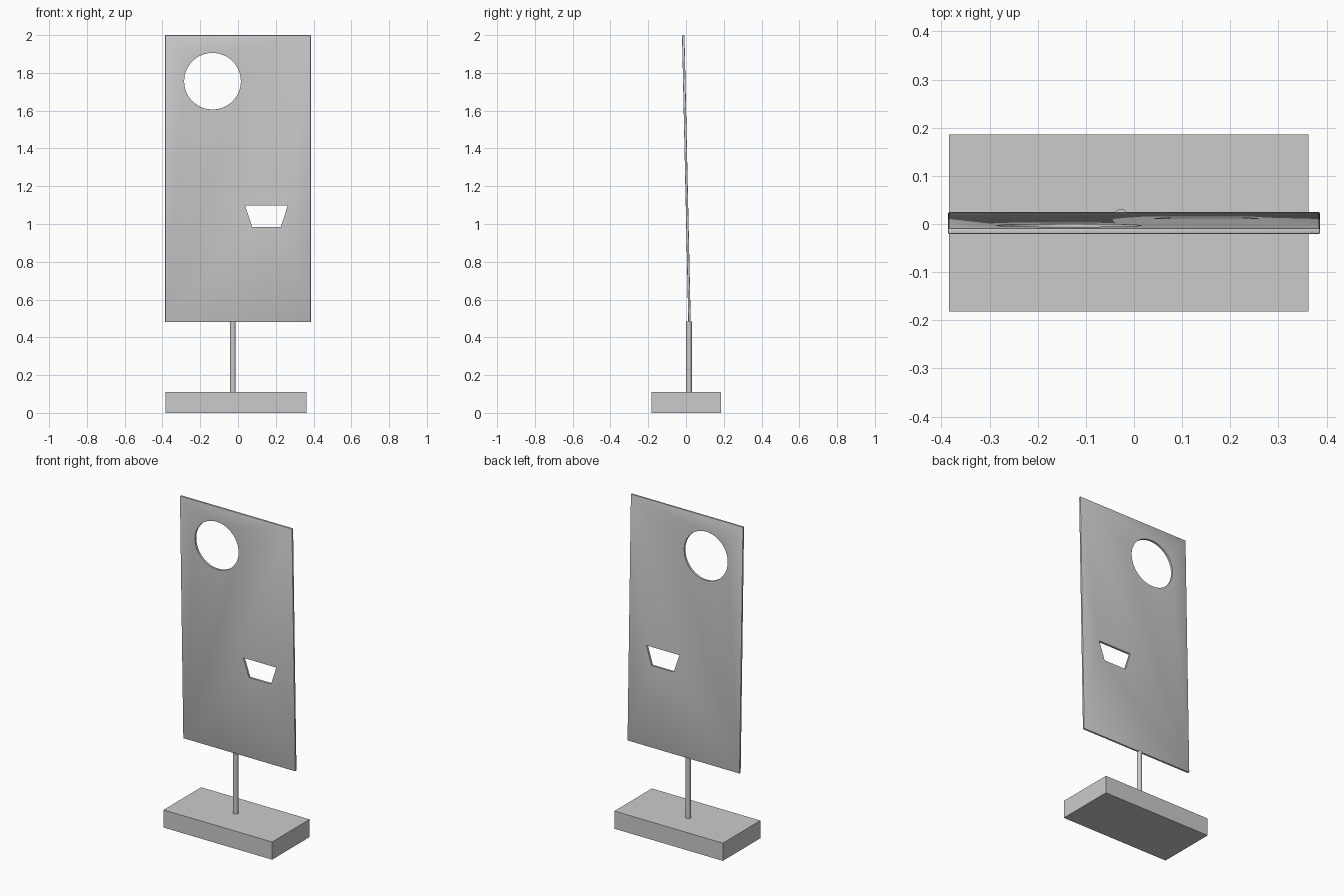
import bpy
import math

cube = bpy.data.objects.get("Cube")
if cube:
    bpy.data.objects.remove(cube, do_unlink=True)

grey = bpy.data.materials.new("light_grey")
grey.use_nodes = True
grey.diffuse_color = (0.6, 0.6, 0.6, 1)
grey.node_tree.nodes["Principled BSDF"].inputs["Base Color"].default_value = (0.6, 0.6, 0.6, 1)

# The panel leans slightly forward about its centre
LEAN = math.radians(1.25)
CENTRE = (0, 0.002, 1.24)


def finish(name):
    obj = bpy.context.object
    obj.name = name
    obj.data.materials.clear()
    obj.data.materials.append(grey)
    return obj


def box(name, centre, size):
    bpy.ops.mesh.primitive_cube_add(size=1, location=centre)
    obj = finish(name)
    obj.scale = size
    bpy.ops.object.transform_apply(location=False, rotation=False, scale=True)
    return obj


def prism(name, outline, depth):
    """Extrude an x-z outline through y."""
    n = len(outline)
    verts = [(x, y, z) for y in (-depth, depth) for x, z in outline]
    faces = [list(range(n)), list(range(2 * n - 1, n - 1, -1))]
    faces += [(i, i + n, (i + 1) % n + n, (i + 1) % n) for i in range(n)]
    mesh = bpy.data.meshes.new(name)
    mesh.from_pydata(verts, [], faces)
    obj = bpy.data.objects.new(name, mesh)
    bpy.context.collection.objects.link(obj)
    obj.location = CENTRE
    obj.rotation_euler.x = LEAN
    obj.hide_render = True
    return obj


# Base block and pole
box("base", (-0.011, 0.002, 0.055), (0.746, 0.368, 0.11))
bpy.ops.mesh.primitive_cylinder_add(vertices=32, radius=0.015, depth=0.385,
                                    location=(-0.027, 0.016, 0.2925))
finish("pole")
bpy.ops.object.shade_smooth_by_angle()

# Panel with slightly softened edges
panel = box("panel", CENTRE, (0.772, 0.013, 1.52))
panel.rotation_euler.x = LEAN
bevel = panel.modifiers.new("soft_edges", "BEVEL")
bevel.width = 0.003
bevel.segments = 2
bpy.ops.object.modifier_apply(modifier=bevel.name)

# Round and trapezoid openings
circle = [(-0.135 + 0.15 * math.cos(math.tau * i / 64),
           0.516 + 0.15 * math.sin(math.tau * i / 64)) for i in range(64)]
trapezoid = [(0.075, -0.255), (0.227, -0.255), (0.264, -0.141), (0.037, -0.141)]
for name, outline in (("round_cutter", circle), ("trapezoid_cutter", trapezoid)):
    cutter = prism(name, outline, 0.05)
    cut = panel.modifiers.new(name, "BOOLEAN")
    cut.operation = "DIFFERENCE"
    cut.solver = "EXACT"
    cut.object = cutter
    bpy.context.view_layer.update()
    bpy.ops.object.modifier_apply(modifier=cut.name)
    bpy.data.objects.remove(cutter, do_unlink=True)
bpy.ops.object.shade_smooth_by_angle()
